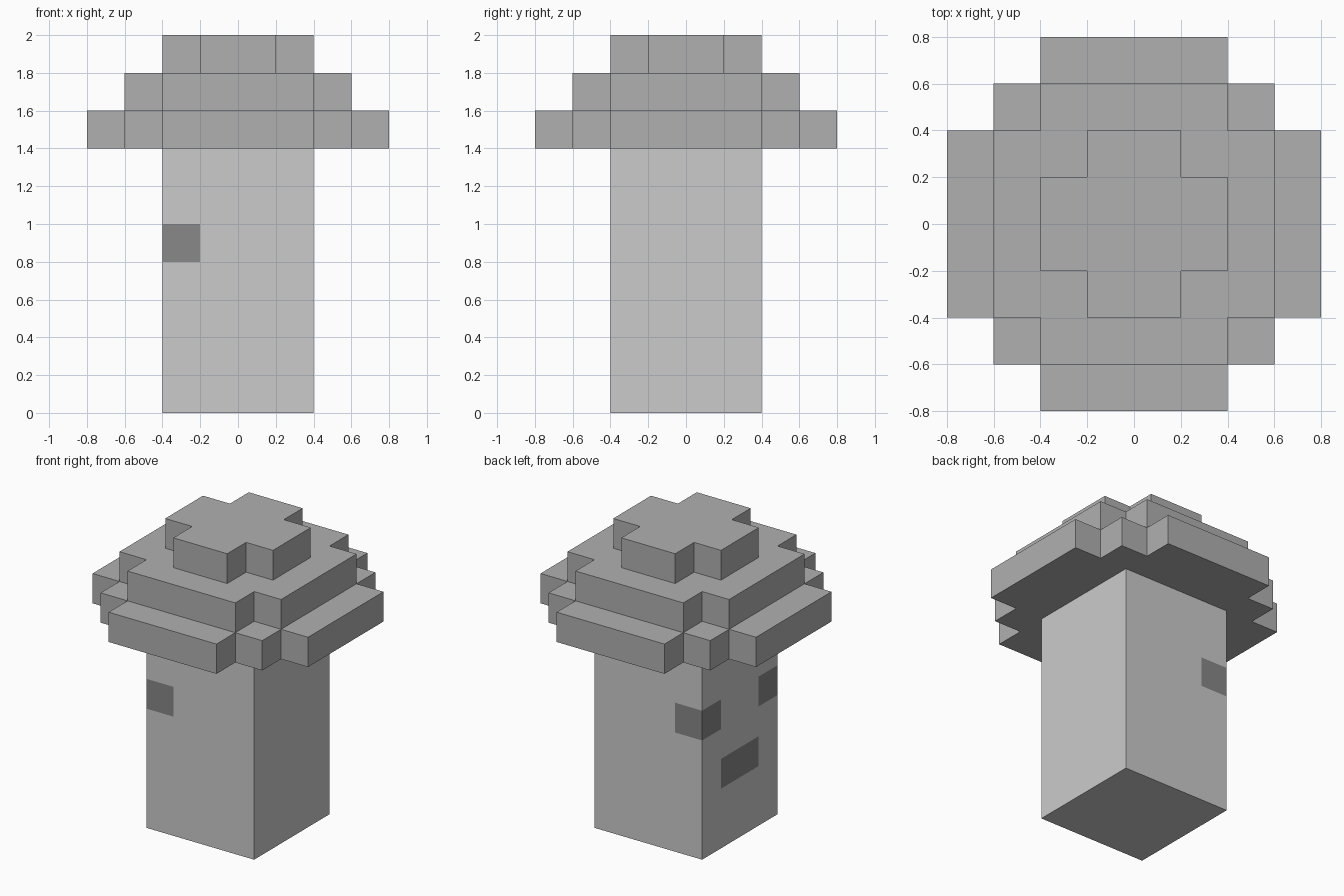
import bpy, bmesh

if "Cube" in bpy.data.objects:
    bpy.data.objects.remove(bpy.data.objects["Cube"])


def material(name, grey):
    m = bpy.data.materials.new(name)
    m.diffuse_color = (grey, grey, grey, 1)
    m.use_nodes = True
    m.node_tree.nodes["Principled BSDF"].inputs["Base Color"].default_value = m.diffuse_color
    return m


LIGHT = material("light grey stem", 0.60)
MID = material("mid grey cap", 0.434)
DARK = material("dark grey spots", 0.246)


def add_object(name, bm, mats):
    bmesh.ops.recalc_face_normals(bm, faces=bm.faces)
    mesh = bpy.data.meshes.new(name)
    bm.to_mesh(mesh)
    bm.free()
    for m in mats:
        mesh.materials.append(m)
    obj = bpy.data.objects.new(name, mesh)
    bpy.context.collection.objects.link(obj)
    return obj


def prism(quarter, z0, z1):
    """Extrude a quarter outline repeated four times around z."""
    outline, pts = [], quarter
    for _ in range(4):
        outline += pts
        pts = [(-y, x) for x, y in pts]
    bm = bmesh.new()
    base = bm.faces.new([bm.verts.new((x, y, z0)) for x, y in outline])
    top = bmesh.ops.extrude_face_region(bm, geom=[base], use_keep_orig=True)
    verts = [g for g in top["geom"] if isinstance(g, bmesh.types.BMVert)]
    bmesh.ops.translate(bm, verts=verts, vec=(0, 0, z1 - z0))
    return bm


# Stem: square column, cut along the edges of the spots
stem = prism([(0.4, 0.4)], 0, 1.4)
cuts = [((-0.2, 0, 0), (1, 0, 0))]
cuts += [((0, y, 0), (0, 1, 0)) for y in (-0.2, 0.2)]
cuts += [((0, 0, z), (0, 0, 1)) for z in (0.4, 0.6, 0.8, 1.0)]
for point, normal in cuts:
    bmesh.ops.bisect_plane(stem, geom=stem.verts[:] + stem.edges[:] + stem.faces[:],
                           plane_co=point, plane_no=normal)

# Spots: one wraps each left corner, one sits mid-left lower down
for f in stem.faces:
    c = f.calc_center_median()
    corner = 0.8 < c.z < 1.0 and c.x < -0.2 and abs(c.y) > 0.2
    middle = 0.4 < c.z < 0.6 and c.x < -0.39 and abs(c.y) < 0.2
    f.material_index = int(corner or middle)
add_object("stem", stem, [LIGHT, DARK])

# Cap: three stepped tiers
tiers = {
    "cap_lower_tier": ([(0.8, 0.4), (0.6, 0.4), (0.6, 0.6), (0.4, 0.6), (0.4, 0.8)], 1.4),
    "cap_middle_tier": ([(0.6, 0.4), (0.4, 0.4), (0.4, 0.6)], 1.6),
    "cap_top_tier": ([(0.4, 0.2), (0.2, 0.2), (0.2, 0.4)], 1.8),
}
for name, (quarter, z) in tiers.items():
    add_object(name, prism(quarter, z, z + 0.2), [MID])
